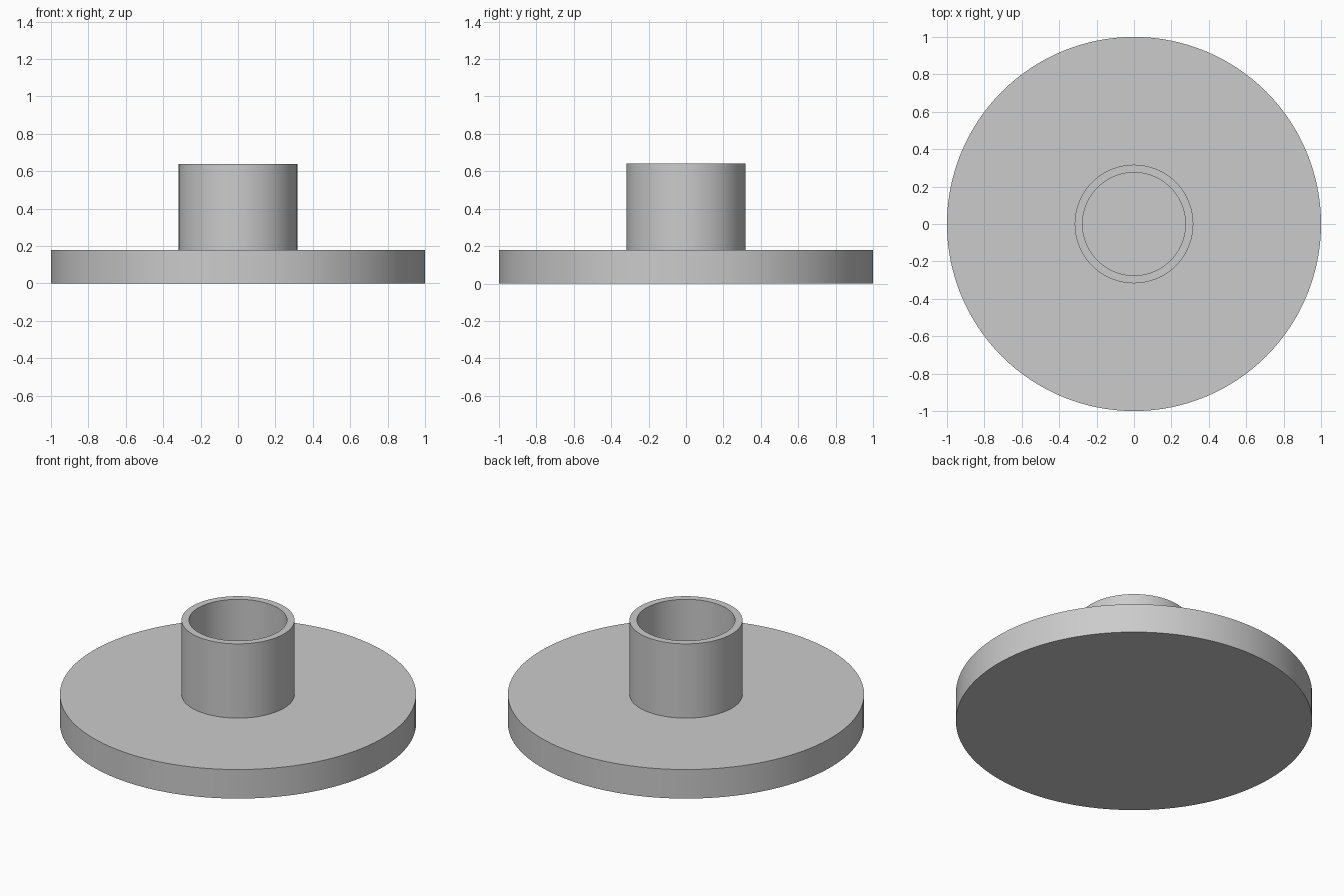
import bpy
import bmesh
import math

cube = bpy.data.objects.get("Cube")
if cube:
    bpy.data.objects.remove(cube, do_unlink=True)

SEGMENTS = 128
DISC_RADIUS, DISC_TOP = 1.0, 0.18
COLLAR_RADIUS, BORE_RADIUS, COLLAR_TOP = 0.317, 0.275, 0.64

# Plain grey finish
grey = bpy.data.materials.new("plain_grey")
grey.use_nodes = True
colour = (0.6, 0.6, 0.6, 1.0)
grey.diffuse_color = colour
grey.node_tree.nodes["Principled BSDF"].inputs["Base Color"].default_value = colour


def lathe(name, profile):
    """Revolve a (radius, height) profile around the z axis."""
    bm = bmesh.new()
    verts = [bm.verts.new((r, 0, z)) for r, z in profile]
    edges = [bm.edges.new(pair) for pair in zip(verts, verts[1:])]
    bmesh.ops.spin(bm, geom=verts + edges, cent=(0, 0, 0), axis=(0, 0, 1),
                   angle=math.tau, steps=SEGMENTS)
    bmesh.ops.remove_doubles(bm, verts=bm.verts, dist=0.0001)
    bmesh.ops.recalc_face_normals(bm, faces=bm.faces)
    mesh = bpy.data.meshes.new(name)
    bm.to_mesh(mesh)
    bm.free()
    mesh.materials.append(grey)
    obj = bpy.data.objects.new(name, mesh)
    bpy.context.collection.objects.link(obj)
    bpy.ops.object.select_all(action="DESELECT")
    obj.select_set(True)
    bpy.context.view_layer.objects.active = obj
    bpy.ops.object.shade_smooth_by_angle(angle=math.radians(30))
    return obj


# Wide disc with a hollow collar, closed at the disc's top face
lathe("flanged_collar", [
    (0, 0),
    (DISC_RADIUS, 0),
    (DISC_RADIUS, DISC_TOP),
    (COLLAR_RADIUS, DISC_TOP),
    (COLLAR_RADIUS, COLLAR_TOP),
    (BORE_RADIUS, COLLAR_TOP),
    (BORE_RADIUS, DISC_TOP),
    (0, DISC_TOP),
])
